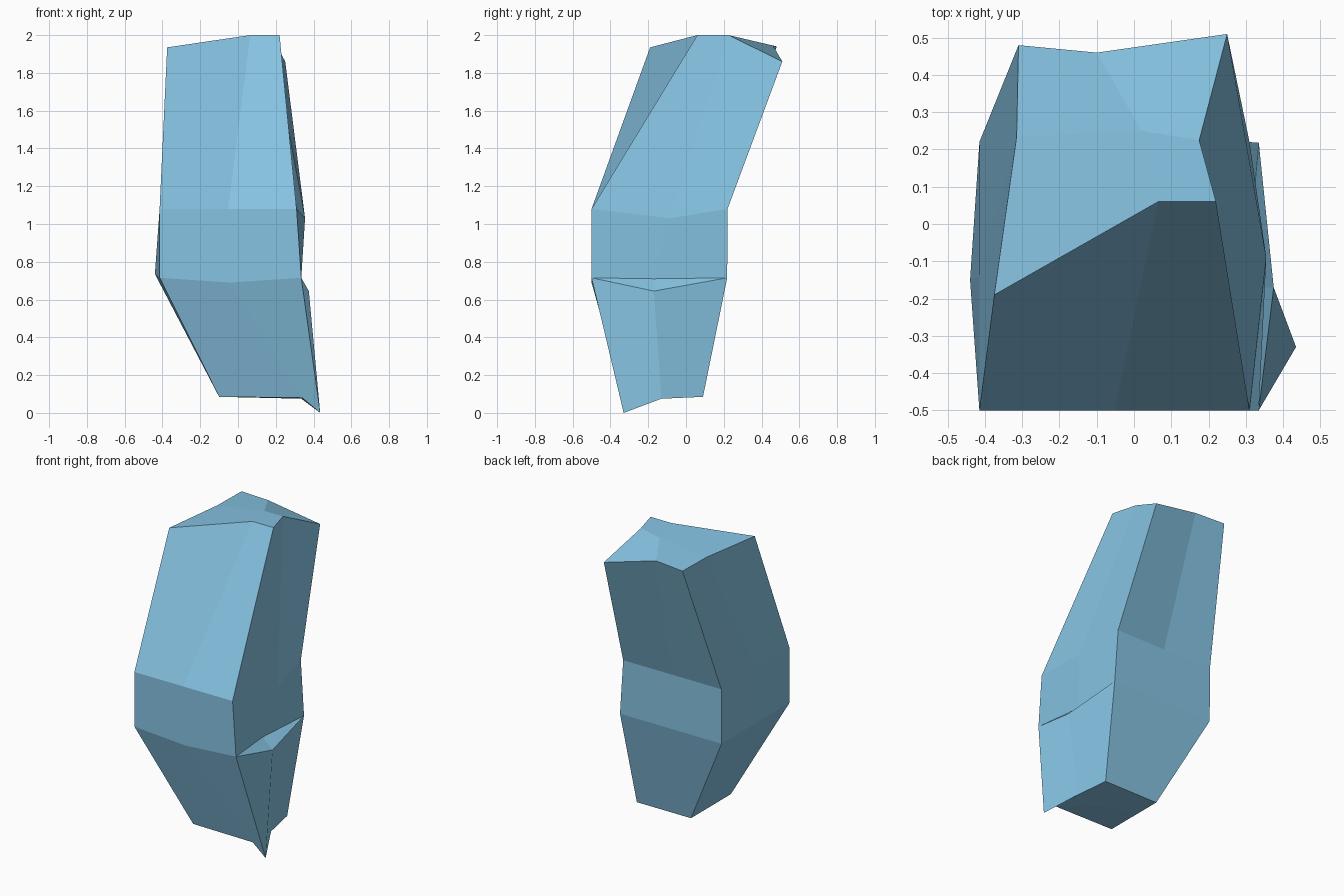
import bpy
import bmesh
from mathutils import Vector

# Remove the default object
default_cube = bpy.data.objects.get("Cube")
if default_cube:
    bpy.data.objects.remove(default_cube, do_unlink=True)

# Names of the points around every ring, starting at the front
CORNERS = ("front_low", "front_high", "back_high", "back_low")
MIDDLES = ("front", "right", "back", "left")


def make_ring(corners, **middles):
    """Four corners with a point on each side; unnamed middles are halfway."""
    points = []
    for index, side in enumerate(MIDDLES):
        start = Vector(corners[index])
        end = Vector(corners[(index + 1) % len(CORNERS)])
        points.append(start)
        points.append(Vector(middles.get(side, (start + end) / 2)))
    return points


def rectangle(low_x, high_x, front_y, back_y, z):
    return [(low_x, front_y, z), (high_x, front_y, z),
            (high_x, back_y, z), (low_x, back_y, z)]


# Rings of the stone from the foot to the tip
foot_corners = rectangle(-.1, .3, -.33, .09, .085)
foot_corners[CORNERS.index("front_high")] = (.435, -.33, 0)
foot = make_ring(foot_corners, front=(.34, -.33, .08), right=(.335, -.13, .075))

waist_corners = rectangle(-.415, .335, -.5, .218, .715)
waist_front = (-.04, -.5, .69)
waist_left = (-.44, -.15, .735)
waist_below = make_ring(waist_corners, front=waist_front, left=waist_left,
                        right=(.375, -.17, .645))
waist_above = make_ring(waist_corners, front=waist_front, left=waist_left,
                        right=(.3, -.17, .71))

shoulder = make_ring(rectangle(-.415, .31, -.5, .22, 1.08),
                     right=(.355, -.09, 1.03))

tip = make_ring([(-.375, -.19, 1.935), (.22, .06, 2),
                 (.25, .51, 1.86), (-.31, .48, 1.94)],
                front=(.065, .06, 2), right=(.175, .225, 2),
                back=(-.1, .46, 1.945), left=(-.315, .235, 1.94))

# Skin the rings with side bands
bm = bmesh.new()
rings = [[bm.verts.new(point) for point in ring]
         for ring in (foot, waist_below, waist_above, shoulder, tip)]
for lower, upper in zip(rings, rings[1:]):
    count = len(lower)
    for i in range(count):
        j = (i + 1) % count
        bm.faces.new((lower[i], lower[j], upper[j], upper[i]))


def close_end(ring, centre):
    """Close a ring with one four-sided facet at each corner."""
    hub = bm.verts.new(centre)
    for i in range(0, len(ring), 2):
        bm.faces.new((ring[i - 1], ring[i], ring[i + 1], hub))


close_end(rings[0], (.12, -.12, .08))
close_end(rings[-1], (.02, .25, 1.985))

# Join the two waist rings, leaving only the small ledge on one side
bmesh.ops.remove_doubles(bm, verts=bm.verts[:], dist=.0001)
bmesh.ops.recalc_face_normals(bm, faces=bm.faces[:])
for face in bm.faces:
    face.smooth = False

mesh = bpy.data.meshes.new("crystal_stone")
bm.to_mesh(mesh)
bm.free()
stone = bpy.data.objects.new("crystal_stone", mesh)
bpy.context.collection.objects.link(stone)

# Single pale blue colour
colour = (.24, .55, .77, 1)
material = bpy.data.materials.new("pale_blue_stone")
material.use_nodes = True
material.diffuse_color = colour
for node in material.node_tree.nodes:
    if node.type == "BSDF_PRINCIPLED":
        node.inputs["Base Color"].default_value = colour
mesh.materials.append(material)
